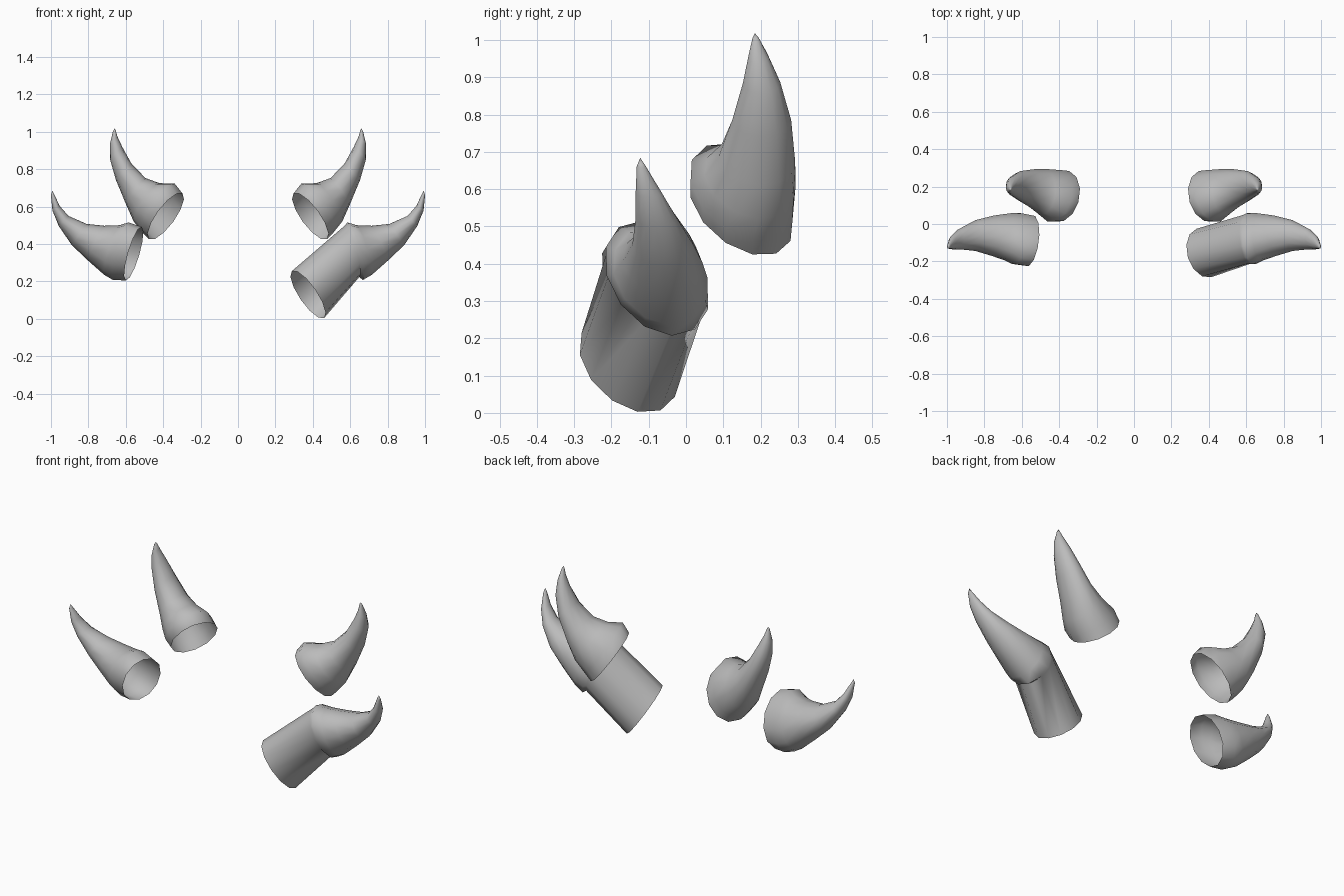
import bpy, bmesh, math
from mathutils import Vector

default_cube = bpy.data.objects.get("Cube")
if default_cube:
    bpy.data.objects.remove(default_cube, do_unlink=True)

SIDES = 12

# Single plain grey for every horn
horn_grey = bpy.data.materials.new("horn_grey")
horn_grey.use_nodes = True
colour = (0.5, 0.5, 0.5, 1.0)
horn_grey.diffuse_color = colour
horn_grey.node_tree.nodes["Principled BSDF"].inputs["Base Color"].default_value = colour


def ring_points(station):
    """Oval cross-section from its inner and outer edge, middle depth,
    half width, depth lean (inner to outer) and turn towards the front."""
    inner_x, inner_z, outer_x, outer_z, depth, half_width, lean, turn = station
    inner = Vector((inner_x, depth - lean / 2, inner_z))
    outer = Vector((outer_x, depth + lean / 2, outer_z))
    centre, across = (inner + outer) / 2, (outer - inner) / 2
    towards_base = Vector((across.z, 0, -across.x)).normalized()
    turn = math.radians(turn)
    sideways = half_width * (Vector((0, 1, 0)) * math.cos(turn)
                             + towards_base * math.sin(turn))
    for i in range(SIDES):
        angle = math.tau * i / SIDES
        yield centre + across * math.cos(angle) + sideways * math.sin(angle)


def loft(name, stations, tip, mirror):
    """Skin the rings, leaving the base open and closing at the tip."""
    bm = bmesh.new()
    side = Vector((-1, 1, 1)) if mirror else Vector((1, 1, 1))
    rings = [[bm.verts.new(p * side) for p in ring_points(s)] for s in stations]
    for low, high in zip(rings, rings[1:]):
        for i in range(SIDES):
            j = (i + 1) % SIDES
            bm.faces.new((low[i], low[j], high[j], high[i]))
    point = bm.verts.new(Vector(tip) * side)
    last = rings[-1]
    for i in range(SIDES):
        bm.faces.new((last[i], last[(i + 1) % SIDES], point))
    bmesh.ops.recalc_face_normals(bm, faces=bm.faces)
    mesh = bpy.data.meshes.new(name)
    bm.to_mesh(mesh)
    bm.free()
    mesh.materials.append(horn_grey)
    obj = bpy.data.objects.new(name, mesh)
    bpy.context.collection.objects.link(obj)
    bpy.ops.object.select_all(action="DESELECT")
    obj.select_set(True)
    bpy.context.view_layer.objects.active = obj
    bpy.ops.object.shade_smooth_by_angle(angle=math.radians(60))


# Upper horn: rim, flared collar, then the tapering upward sweep
upper_rim = (.297, .67, .475, .425, .148, .144, .06, 20)
upper_body = [
    (.338, .722, .51, .46, .15, .145, .06, 18),
    (.42, .725, .558, .52, .172, .124, .04, 10),
    (.495, .752, .598, .61, .19, .103, .02, 5),
    (.57, .83, .652, .74, .203, .079, 0, 0),
    (.618, .917, .685, .855, .203, .05, 0, 0),
    (.645, .975, .685, .935, .194, .027, 0, 0),
    (.654, 1.008, .669, 1.0, .187, .009, 0, 0),
]
upper_tip = (.66, .185, 1.018)

# Lower horn: same build, swept outwards
lower_rim = (.515, .492, .6, .205, -.09, .136, .08, 13)
lower_body = [
    (.585, .515, .668, .207, -.078, .138, .08, 12),
    (.635, .5, .716, .235, -.068, .127, .05, 8),
    (.715, .497, .803, .312, -.062, .107, .02, 4),
    (.81, .507, .888, .393, -.062, .082, 0, 0),
    (.907, .55, .958, .495, -.08, .055, 0, 0),
    (.953, .603, .992, .578, -.1, .035, 0, 0),
    (.983, .665, 1.0, .658, -.12, .012, 0, 0),
]
lower_tip = (.993, -.123, .684)

# Long open sleeve under the left lower horn
sleeve = [
    (.288, .255, .46, .003, -.155, .138, .05, 20),
    (.57, .497, .648, .222, -.08, .131, .08, 12),
]

for label, mirror in (("left", False), ("right", True)):
    loft(label + "_upper_horn", [upper_rim] + upper_body, upper_tip, mirror)

loft("right_lower_horn", [lower_rim] + lower_body, lower_tip, True)
loft("left_lower_horn", sleeve + lower_body, lower_tip, False)
